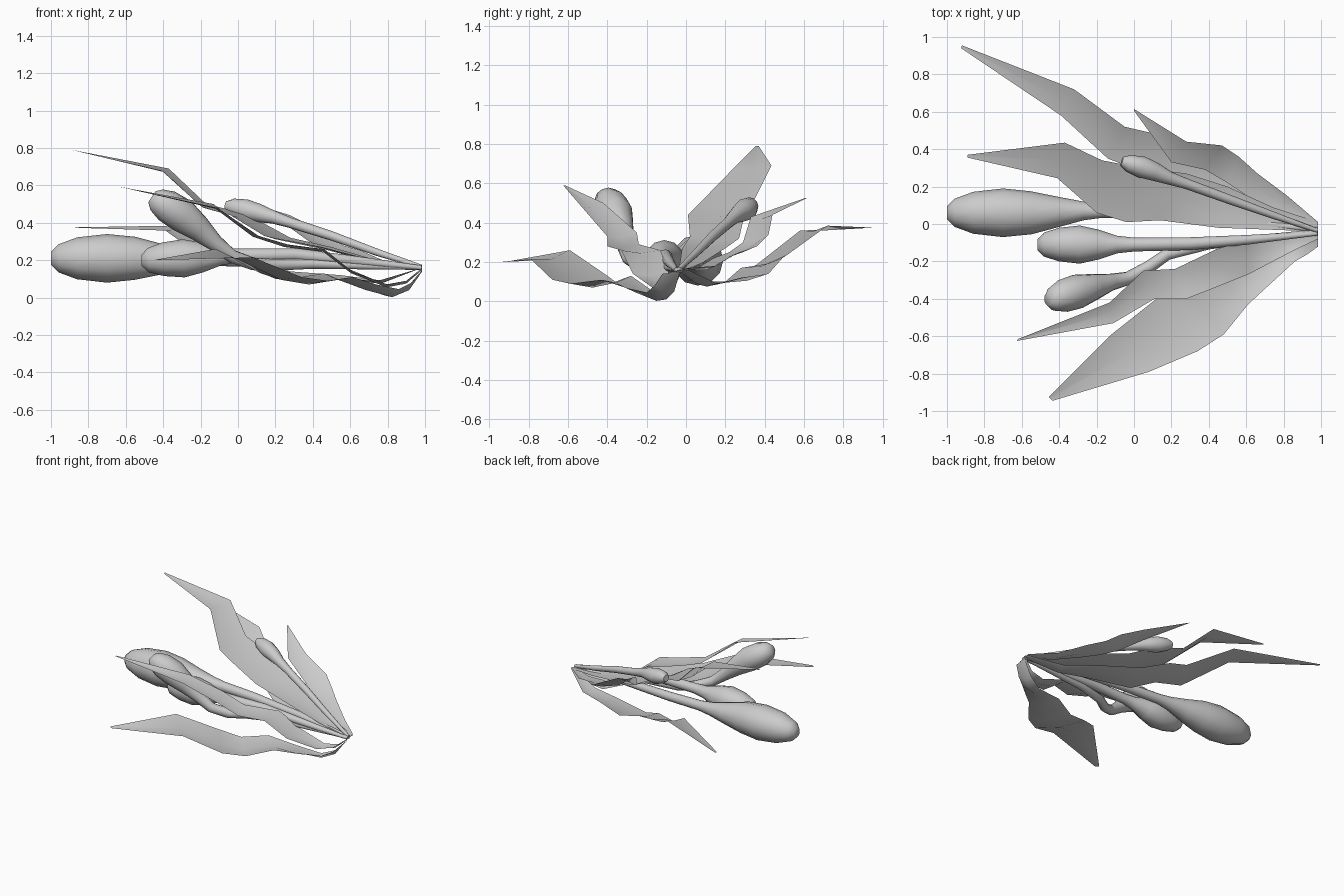
import bpy, bmesh, math
from mathutils import Vector


def finish(name, bm, angle):
    bmesh.ops.recalc_face_normals(bm, faces=bm.faces)
    me = bpy.data.meshes.new(name)
    bm.to_mesh(me)
    bm.free()
    ob = bpy.data.objects.new(name, me)
    bpy.context.collection.objects.link(ob)
    bpy.ops.object.select_all(action='DESELECT')
    ob.select_set(True)
    bpy.context.view_layer.objects.active = ob
    bpy.ops.object.shade_smooth_by_angle(angle=math.radians(angle))


def bulb(name, path, sides=12):
    """Sweep a circle of varying radius along (x, y, z, r) stations."""
    bm = bmesh.new()
    pts = [Vector(p[:3]) for p in path]
    rings = []
    for i, p in enumerate(pts):
        t = (pts[min(i + 1, len(pts) - 1)] - pts[max(i - 1, 0)]).normalized()
        u = t.cross(Vector((0, 0, 1))).normalized()
        v = u.cross(t)
        r = path[i][3]
        rings.append([bm.verts.new(p + r * (math.cos(a) * u + math.sin(a) * v))
                      for a in (2 * math.pi * k / sides for k in range(sides))])
    for a, b in zip(rings, rings[1:]):
        for k in range(sides):
            j = (k + 1) % sides
            bm.faces.new((a[k], a[j], b[j], b[k]))
    bm.faces.new(rings[0])
    bm.faces.new(rings[-1])
    finish(name, bm, 60)


def leaf(name, left, right, droop=0.015):
    """Thin blade between two edges, with a slightly sunken midrib."""
    bm = bmesh.new()
    rows = []
    for i, (a, b) in enumerate(zip(left, right)):
        a, b = Vector(a), Vector(b)
        m = (a + b) / 2
        if 0 < i < len(left) - 1:
            m.z -= droop
        rows.append([bm.verts.new(p) for p in (a, m, b)])
    for p, q in zip(rows, rows[1:]):
        for k in range(2):
            bm.faces.new((p[k], p[k + 1], q[k + 1], q[k]))
    finish(name, bm, 60)


# Buds on stalks, tip to base
bulb("large_bud", [
    (-1.0, .06, .21, .035), (-.96, .06, .21, .075), (-.86, .06, .21, .112), (-.70, .06, .21, .13),
    (-.55, .06, .21, .115), (-.40, .065, .205, .08), (-.27, .07, .205, .05), (-.17, .07, .205, .037),
    (.1, .06, .20, .033), (.5, .02, .19, .026), (.98, -.03, .16, .012)])
bulb("middle_bud", [
    (-.515, -.11, .20, .03), (-.48, -.11, .20, .065), (-.40, -.11, .205, .09), (-.29, -.11, .21, .102),
    (-.19, -.11, .215, .08), (-.09, -.11, .22, .047), (.0, -.11, .225, .037), (.3, -.105, .23, .034),
    (.6, -.085, .20, .026), (.98, -.05, .16, .012)])
bulb("raised_bud", [
    (-.46, -.40, .54, .035), (-.435, -.40, .523, .065), (-.38, -.385, .49, .088), (-.30, -.36, .44, .092),
    (-.21, -.335, .37, .07), (-.12, -.31, .29, .045), (-.03, -.29, .22, .036), (.08, -.23, .18, .034),
    (.18, -.16, .175, .032), (.4, -.11, .18, .026), (.98, -.04, .16, .012)])
bulb("small_bud", [
    (-.065, .335, .49, .025), (-.03, .325, .485, .045), (.04, .305, .468, .058), (.11, .28, .452, .05),
    (.19, .245, .43, .035), (.28, .215, .40, .028), (.5, .135, .33, .025), (.75, .045, .24, .019),
    (.98, -.035, .165, .011)])

# Leaves, tip to base
leaf("long_back_leaf",
     [(-.92, .955, .375), (-.32, .72, .385), (-.05, .52, .24), (.08, .49, .22), (.28, .42, .14),
      (.55, .28, .12), (.78, .16, .09), (.985, .01, .16)],
     [(-.925, .94, .375), (-.39, .58, .36), (-.14, .35, .18), (.04, .28, .17), (.2, .2, .10),
      (.5, .12, .10), (.75, .05, .09), (.985, -.04, .16)])
leaf("short_back_leaf",
     [(0, .615, .525), (.28, .44, .44), (.47, .42, .34), (.56, .36, .28), (.66, .27, .25),
      (.82, .15, .18), (.985, .01, .17)],
     [(0, .605, .525), (.2, .33, .43), (.38, .29, .30), (.5, .22, .25), (.62, .14, .22),
      (.8, .06, .17), (.985, -.03, .16)])
leaf("tall_leaf",
     [(-.89, .37, .79), (-.37, .435, .69), (-.17, .34, .50), (.04, .30, .45), (.28, .27, .32),
      (.5, .2, .27), (.74, .09, .20), (.985, .01, .16)],
     [(-.89, .355, .79), (-.41, .245, .68), (-.2, .06, .49), (-.04, .01, .44), (.14, .02, .33),
      (.45, -.02, .27), (.72, -.03, .20), (.985, -.04, .16)])
leaf("short_front_leaf",
     [(-.62, -.615, .59), (-.13, -.42, .50), (.05, -.25, .35), (.22, -.24, .29), (.45, -.13, .26),
      (.6, -.09, .15), (.79, -.06, .07), (.9, -.05, .09), (.985, -.02, .16)],
     [(-.625, -.625, .59), (-.11, -.53, .48), (.11, -.40, .33), (.28, -.40, .28), (.46, -.33, .26),
      (.61, -.27, .14), (.8, -.17, .07), (.9, -.12, .09), (.985, -.08, .15)])
leaf("long_front_leaf",
     [(-.455, -.925, .20), (-.12, -.59, .26), (.12, -.40, .13), (.28, -.36, .10), (.46, -.28, .13),
      (.63, -.18, .06), (.79, -.1, .01), (.9, -.06, .05), (.985, -.03, .15)],
     [(-.435, -.945, .20), (.08, -.79, .215), (.34, -.68, .11), (.48, -.59, .09), (.61, -.43, .11),
      (.74, -.31, .07), (.86, -.2, .045), (.93, -.16, .08), (.985, -.12, .14)], droop=.025)
